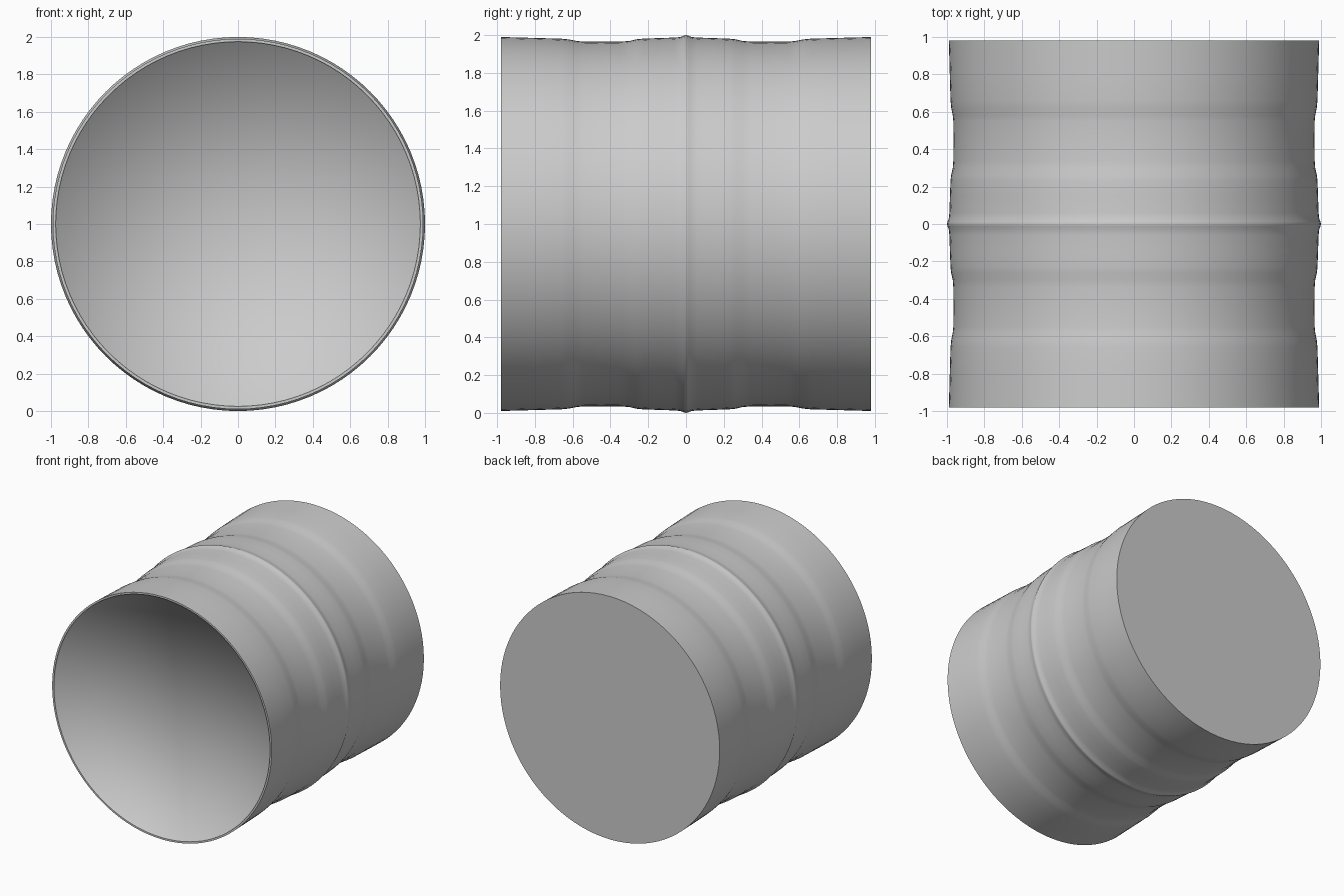
import bpy, bmesh
from math import cos, sin, pi, radians

if "Cube" in bpy.data.objects:
    bpy.data.objects.remove(bpy.data.objects["Cube"])

SEGMENTS = 96

# Half profile of the drum wall: (distance from the middle, radius)
half = [(0.0, 1.0), (0.012, 0.997), (0.03, 0.99), (0.06, 0.987), (0.15, 0.984),
        (0.23, 0.981), (0.26, 0.978), (0.30, 0.969), (0.34, 0.966), (0.45, 0.965),
        (0.55, 0.966), (0.58, 0.969), (0.62, 0.977), (0.66, 0.981), (0.80, 0.985),
        (0.98, 0.99)]
profile = [(-y, r) for y, r in reversed(half)] + half[1:]

# Front lip with a shallow recess in front of the wall profile
profile = [(-0.965, 0.972), (-0.98, 0.975)] + profile


def lathe_y(name, points):
    """Revolve (y, radius) points about the y axis and cap both ends."""
    bm = bmesh.new()
    rings = []
    for y, r in points:
        rings.append([bm.verts.new((r * cos(2 * pi * i / SEGMENTS), y,
                                    1 + r * sin(2 * pi * i / SEGMENTS)))
                      for i in range(SEGMENTS)])
    for a, b in zip(rings, rings[1:]):
        for i in range(SEGMENTS):
            j = (i + 1) % SEGMENTS
            bm.faces.new((a[i], a[j], b[j], b[i]))
    for ring, y in ((rings[0], points[0][0]), (rings[-1], points[-1][0])):
        centre = bm.verts.new((0, y, 1))
        for i in range(SEGMENTS):
            bm.faces.new((ring[i], ring[(i + 1) % SEGMENTS], centre))
    bmesh.ops.recalc_face_normals(bm, faces=bm.faces)
    for f in bm.faces:
        f.smooth = True
    # Sharp edges on the lip and the back rim; the recess stays soft
    for ring in (rings[1], rings[2], rings[-1]):
        for i in range(SEGMENTS):
            bm.edges.get((ring[i], ring[(i + 1) % SEGMENTS])).smooth = False
    mesh = bpy.data.meshes.new(name)
    bm.to_mesh(mesh)
    bm.free()
    obj = bpy.data.objects.new(name, mesh)
    bpy.context.collection.objects.link(obj)
    return obj


# Ribbed drum lying along y, recessed at the front and flat at the back
lathe_y("ribbed_drum", profile)
